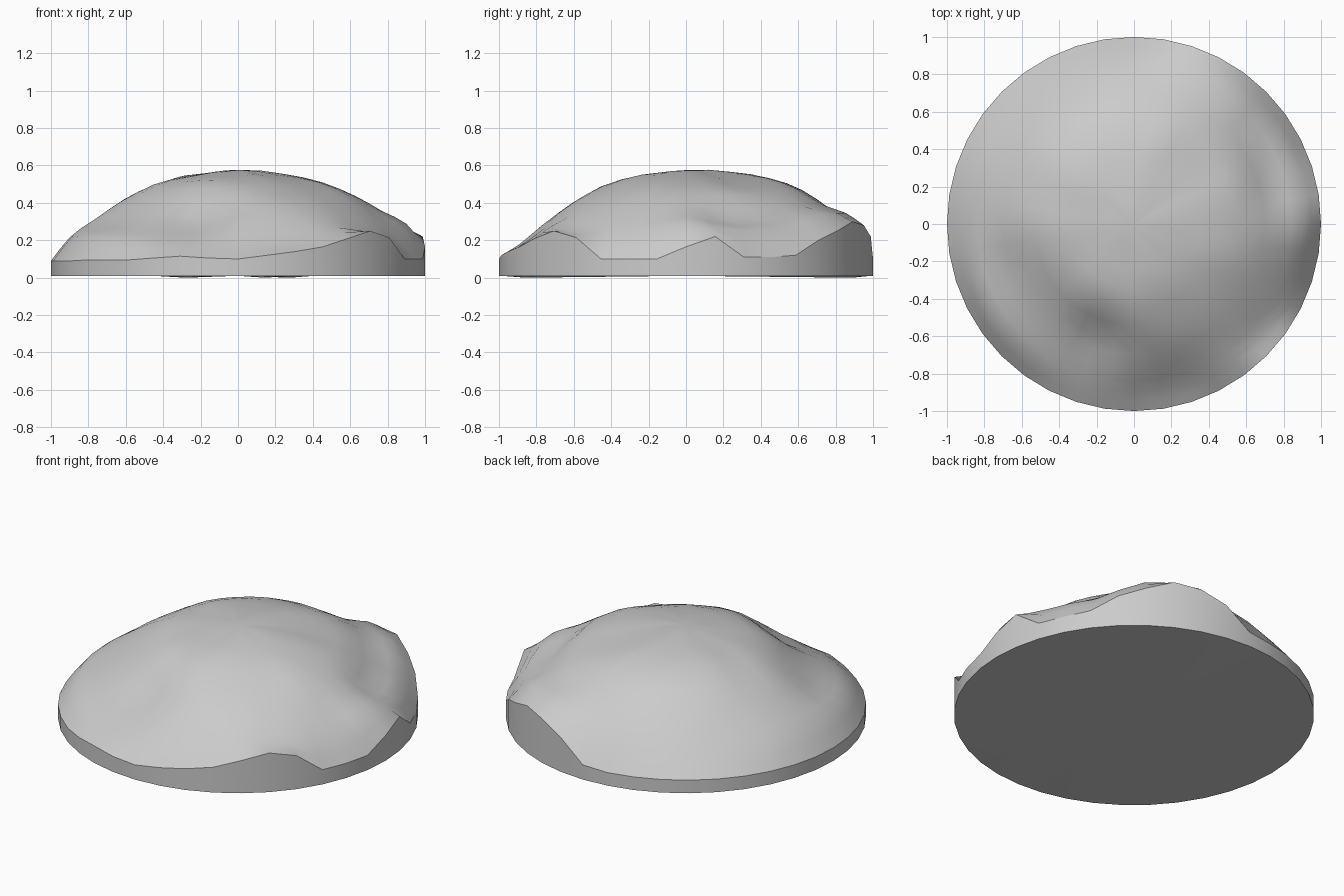
import bpy, bmesh, math
from mathutils import noise, Vector

if "Cube" in bpy.data.objects:
    bpy.data.objects.remove(bpy.data.objects["Cube"])

N = 40
PEAK = 0.575
BASE = 0.01
RADII = [0.0, 0.25, 0.45, 0.62, 0.77, 0.9, 1.0]

# Rim height at each of the 40 sides, counter-clockwise from +x
RIM = [.165, .22, .11, .11, .12, .20, .25, .30, .28, .22,
       .10, .09, .09, .09, .09, .09, .09, .09, .09, .09,
       .09, .09, .09, .09, .095, .095, .095, .105, .115, .105,
       .10, .12, .14, .165, .21, .25, .215, .10, .10, .10]

# Hill heights every 18 degrees at the five inner radii
HILL = [(.555, .51, .44, .355, .29), (.555, .505, .44, .30, .25),
        (.55, .50, .44, .33, .25), (.555, .515, .46, .385, .345),
        (.56, .53, .475, .39, .345), (.565, .53, .47, .37, .24),
        (.565, .53, .465, .345, .21), (.565, .53, .455, .33, .20),
        (.555, .52, .44, .32, .20), (.55, .505, .42, .315, .215),
        (.545, .50, .41, .31, .215), (.54, .485, .37, .275, .22),
        (.54, .47, .35, .27, .21), (.54, .475, .34, .26, .19),
        (.54, .48, .31, .235, .17), (.54, .49, .385, .28, .17),
        (.545, .49, .41, .30, .19), (.545, .49, .41, .33, .27),
        (.55, .50, .42, .33, .24), (.55, .51, .44, .33, .21)]


def profile(i):
    """Radial height profile for side i."""
    a, b = HILL[(i // 2) % 20], HILL[((i + 1) // 2) % 20]
    return [PEAK] + [(p + q) / 2 for p, q in zip(a, b)] + [RIM[i]]


def height(i, r):
    """Smoothly interpolated height on side i at radius r."""
    h = profile(i)
    k = max(j for j in range(6) if RADII[j] <= r)
    x0, x1 = RADII[k], RADII[k + 1]
    t = (r - x0) / (x1 - x0)

    def slope(j):
        if j == 0:
            return 0
        lo, hi = j - 1, min(j + 1, 6)
        return (h[hi] - h[lo]) / (RADII[hi] - RADII[lo])
    w = x1 - x0
    return ((2*t**3 - 3*t*t + 1) * h[k] + (t**3 - 2*t*t + t) * w * slope(k)
            + (3*t*t - 2*t**3) * h[k + 1] + (t**3 - t*t) * w * slope(k + 1))


bm = bmesh.new()


def ring(r, zfunc):
    out = []
    for i in range(N):
        a = math.tau * i / N
        x, y = r * math.cos(a), r * math.sin(a)
        out.append(bm.verts.new((x, y, zfunc(i, x, y))))
    return out


def bridge(a, b):
    for i in range(N):
        j = (i + 1) % N
        bm.faces.new((a[i], b[i], b[j], a[j]))


def fan(centre, a, flip=False):
    for i in range(N):
        tri = (centre, a[i], a[(i + 1) % N])
        bm.faces.new(tri[::-1] if flip else tri)


# Uneven hill surface
rings = []
for r in (.12, .25, .35, .45, .54, .62, .70, .77, .84, .9, .95):
    rings.append(ring(r, lambda i, x, y, r=r: height(i, r)
                      + 0.009 * (1 - r**4) * noise.noise(Vector((x * 5, y * 5, 3)))))
rim = ring(1.0, lambda i, x, y: RIM[i])
rings.append(rim)
fan(bm.verts.new((0, 0, PEAK)), rings[0])
for a, b in zip(rings, rings[1:]):
    bridge(a, b)

# Straight side wall and underside with slight dips
foot = ring(1.0, lambda i, x, y: BASE)
bridge(rim, foot)
under = ring(0.9, lambda i, x, y: 0.0 if i in (9, 28, 32) else BASE)
bridge(foot, under)
fan(bm.verts.new((0, 0, BASE)), under, flip=True)

# Smooth shading with crisp rim and foot
bmesh.ops.recalc_face_normals(bm, faces=bm.faces)
for f in bm.faces:
    f.smooth = True
for loop in (rim, foot):
    for i in range(N):
        bm.edges.get((loop[i], loop[(i + 1) % N])).smooth = False

mesh = bpy.data.meshes.new("mound")
bm.to_mesh(mesh)
bm.free()
mound = bpy.data.objects.new("mound", mesh)
bpy.context.collection.objects.link(mound)
